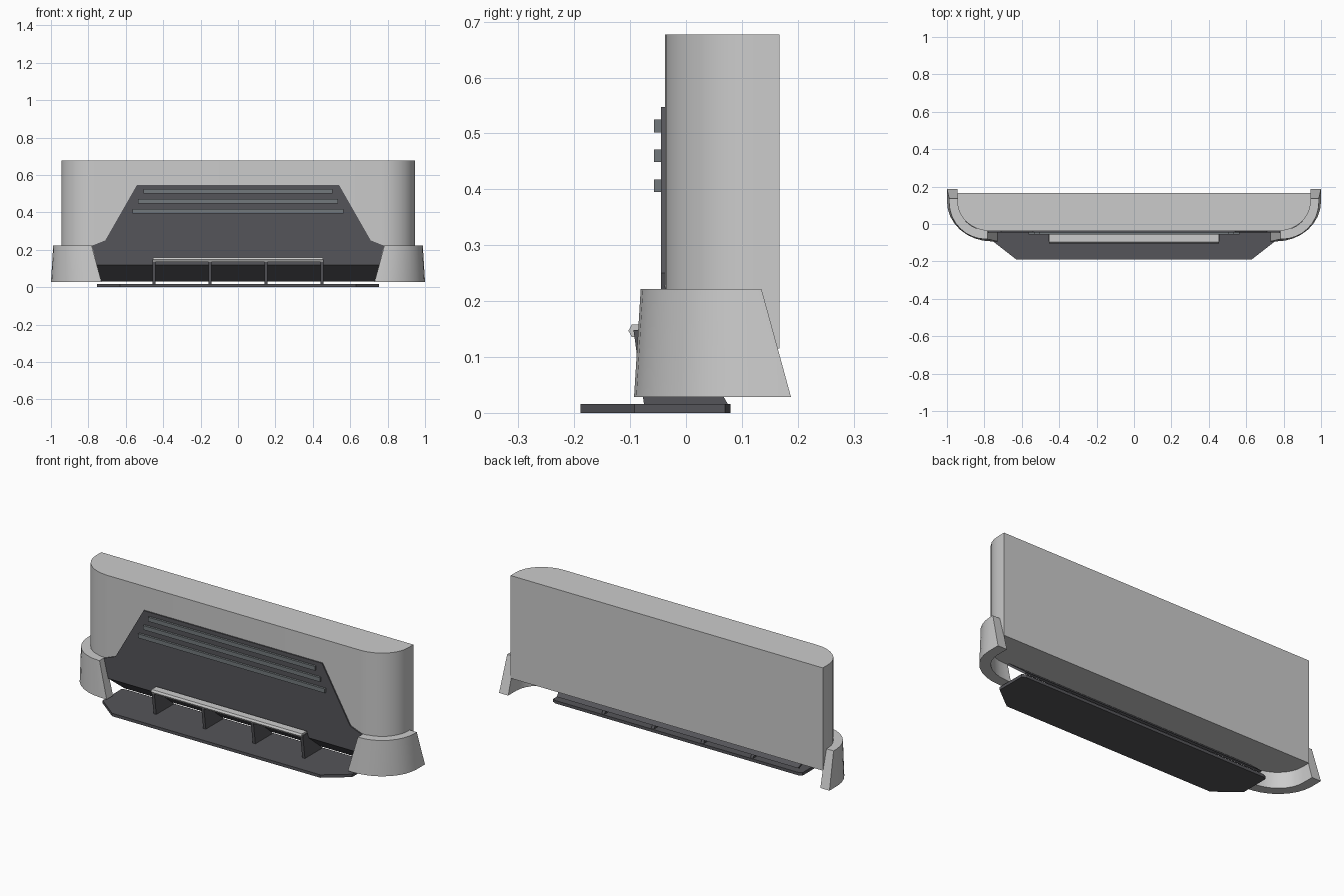
import bpy, bmesh, math

if "Cube" in bpy.data.objects:
    bpy.data.objects.remove(bpy.data.objects["Cube"])


def material(name, r, g, b):
    m = bpy.data.materials.new(name)
    m.diffuse_color = (r, g, b, 1)
    m.use_nodes = True
    m.node_tree.nodes["Principled BSDF"].inputs["Base Color"].default_value = m.diffuse_color
    return m


DARK = material("dark_trim", 0.09, 0.09, 0.10)
SLAT = material("slat_grey", 0.17, 0.19, 0.20)


def make(name, rings, mat=None, smooth=False):
    """Skin a list of equal closed rings and cap both ends."""
    bm = bmesh.new()
    vs = [[bm.verts.new(p) for p in r] for r in rings]
    n = len(rings[0])
    for a, b in zip(vs, vs[1:]):
        for i in range(n):
            j = (i + 1) % n
            bm.faces.new((a[i], a[j], b[j], b[i]))
    bm.faces.new(vs[0])
    bm.faces.new(vs[-1])
    bmesh.ops.recalc_face_normals(bm, faces=bm.faces)
    me = bpy.data.meshes.new(name)
    bm.to_mesh(me)
    bm.free()
    ob = bpy.data.objects.new(name, me)
    bpy.context.collection.objects.link(ob)
    if mat:
        me.materials.append(mat)
    if smooth:
        bpy.ops.object.select_all(action='DESELECT')
        ob.select_set(True)
        bpy.context.view_layer.objects.active = ob
        bpy.ops.object.shade_smooth_by_angle(angle=math.radians(35))
    return ob


def along_x(name, yz, x0, x1, mat=None):
    return make(name, [[(x, y, z) for y, z in yz] for x in (x0, x1)], mat)


def along_z(name, xy, z0, z1, mat=None, smooth=False):
    return make(name, [[(x, y, z) for x, y in xy] for z in (z0, z1)], mat, smooth)


def mirrored(half):
    return half + [(-x, y) for x, y in reversed(half)]


def corner(cx, cy, rx, ry, n=8):
    """Quarter ellipse from the side round to the front."""
    return [(cx + rx * math.cos(math.pi / 2 * i / n),
             cy - ry * math.sin(math.pi / 2 * i / n)) for i in range(n + 1)]


# main body: flat back, rounded front corners
along_z("main_body", mirrored([(0.945, 0.167)] + corner(0.765, 0.12, 0.18, 0.158)),
        0.115, 0.677, smooth=True)

# flared corner bumpers: curved tapered shell, mirrored
outer_low = [(1.0, 0.188)] + corner(0.76, 0.12, 0.24, 0.213) + [(0.73, -0.093)]
outer_top = [(0.988, 0.135)] + corner(0.79, 0.115, 0.198, 0.196) + [(0.782, -0.081)]
inner_low = [(0.945, 0.188)] + corner(0.76, 0.12, 0.185, 0.158) + [(0.73, -0.038)]
inner_top = [(0.94, 0.135)] + corner(0.79, 0.115, 0.15, 0.148) + [(0.782, -0.033)]
rings = [[(*a, 0.028), (*b, 0.222), (*c, 0.222), (*d, 0.028)]
         for a, b, c, d in zip(outer_low, outer_top, inner_top, inner_low)]
bumper = make("corner_bumpers", rings, smooth=True)
bumper.modifiers.new("mirror", 'MIRROR')

# raised dark front panel
outline = mirrored([(0.54, 0.547), (0.71, 0.25), (0.78, 0.222), (0.755, 0.118)])
make("front_panel", [[(x, y, z) for x, z in outline] for y in (-0.045, -0.03)], DARK)

# chin sloping down and back beneath the panel
make("sloped_chin", [
    [(-w, y, z), (w, y, z), (w, y + 0.012, z + 0.005), (-w, y + 0.012, z + 0.005)]
    for w, y, z in ((0.755, -0.045, 0.118), (0.73, 0.062, 0.030))], DARK)

# grille slats
for i, w in enumerate((0.505, 0.535, 0.565)):
    z = 0.502 - i * 0.0535
    along_x(f"grille_slat_{i + 1}",
            [(-0.057, z), (-0.04, z), (-0.04, z + 0.023), (-0.057, z + 0.023)],
            -w, w, SLAT)

# splitter plate
along_z("splitter_plate",
        mirrored([(0.735, 0.08), (0.755, 0.07), (0.755, -0.092), (0.63, -0.189)]),
        0, 0.016, DARK)

# upright blades between plate and chin
blade = [(-0.094, 0.148), (-0.075, 0.014), (0.076, 0.014), (0.066, 0.031),
         (-0.042, 0.119), (-0.055, 0.148)]
for i, x in enumerate((-0.45, -0.15, 0.15, 0.45)):
    along_x(f"blade_{i + 1}", blade, x - 0.008, x + 0.008, DARK)

# hexagonal rail across the blades
along_x("front_rail", [(-0.103, 0.147), (-0.097, 0.158), (-0.056, 0.158),
                       (-0.05, 0.147), (-0.056, 0.136), (-0.097, 0.136)], -0.455, 0.455)
